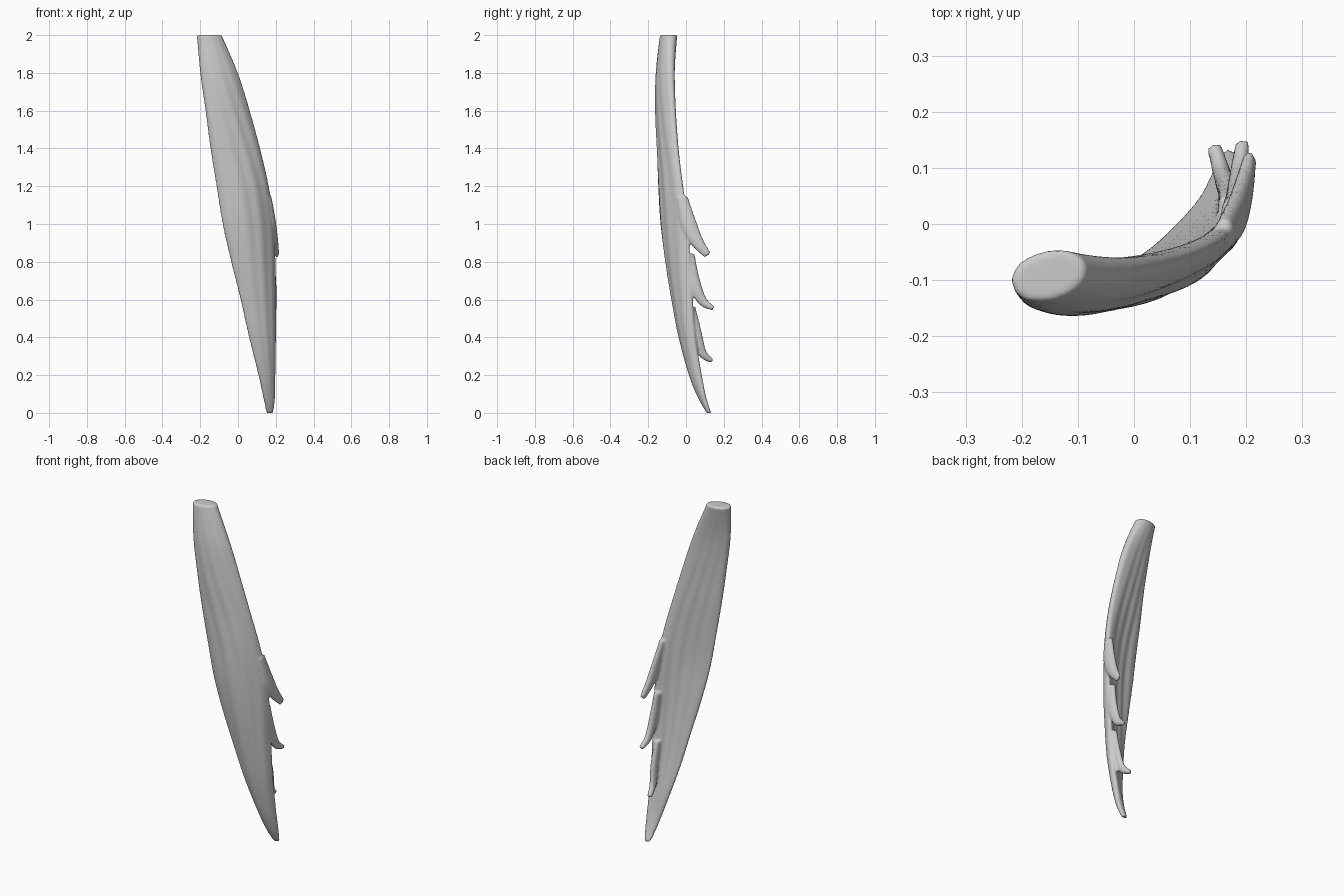
import bpy, bmesh, math
from mathutils import Vector

if "Cube" in bpy.data.objects:
    bpy.data.objects.remove(bpy.data.objects["Cube"])

# z, left edge xy, middle xy, right edge xy, half thickness of the sheet
SHEET = [
    (2.00, -.217, -.108, -.155, -.092, -.088, -.075, .044),
    (1.80, -.200, -.125, -.100, -.113, -.004, -.072, .042),
    (1.60, -.172, -.130, -.055, -.115, .060, -.062, .040),
    (1.40, -.146, -.125, -.010, -.108, .115, -.045, .037),
    (1.20, -.114, -.118, .035, -.100, .160, -.018, .034),
    (1.00, -.082, -.108, .070, -.088, .187, .012, .031),
    (0.80, -.037, -.088, .100, -.065, .194, .022, .029),
    (0.60, .013, -.060, .125, -.035, .194, .035, .027),
    (0.40, .058, -.022, .142, -.002, .194, .050, .026),
    (0.20, .108, .030, .156, .045, .192, .082, .023),
    (0.08, .134, .073, .165, .085, .194, .103, .018),
    (0.00, .150, .120, .168, .121, .186, .125, .012),
]

# slips on the rear edge: x, y, z, half width, half thickness
SLIPS = [
    [(.160, -.02, 1.14, .03, .018), (.182, .015, 1.00, .042, .020),
     (.195, .060, .905, .034, .018), (.206, .115, .835, .020, .012)],
    [(.172, .015, .84, .03, .018), (.182, .040, .70, .034, .020),
     (.187, .085, .595, .026, .017), (.193, .145, .553, .012, .013)],
    [(.165, .030, .56, .02, .016), (.168, .055, .43, .027, .018),
     (.158, .085, .32, .024, .016), (.143, .138, .275, .012, .014)],
]


def smooth_rows(rows, steps):
    """Catmull-Rom interpolation through rows of numbers."""
    out = []
    for i in range(len(rows) - 1):
        a, b = rows[max(i - 1, 0)], rows[i]
        c, d = rows[i + 1], rows[min(i + 2, len(rows) - 1)]
        for s in range(steps):
            t = s / steps
            out.append([.5 * (2 * q + (r - p) * t + (2 * p - 5 * q + 4 * r - w) * t * t
                              + (3 * q - p - 3 * r + w) * t ** 3)
                        for p, q, r, w in zip(a, b, c, d)])
    return out + [list(rows[-1])]


def loft(bm, rings):
    loops = [[bm.verts.new(p) for p in ring] for ring in rings]
    for a, b in zip(loops, loops[1:]):
        for i in range(len(a)):
            j = (i + 1) % len(a)
            bm.faces.new((a[i], a[j], b[j], b[i]))
    bm.faces.new(loops[0])
    bm.faces.new(loops[-1])


def sheet_ring(row, n=48):
    z, lx, ly, mx, my, rx, ry, h = row
    left, mid, right = Vector((lx, ly)), Vector((mx, my)), Vector((rx, ry))
    ctrl = 2 * mid - (left + right) / 2
    ring = []
    for i in range(n):
        a = math.tau * i / n
        u = .5 - .5 * math.cos(a)
        p = left * (1 - u) ** 2 + ctrl * 2 * u * (1 - u) + right * u * u
        d = ((ctrl - left) * (1 - u) + (right - ctrl) * u).normalized()
        s = math.sin(a)
        # shallow lengthwise fibre ridges
        fibre = 1 + .09 * math.sin(u * 25 + 2 * math.sin(z * 4)) * math.sin(z * math.pi / 2)
        off = h * fibre * math.copysign(abs(s) ** .9, s)
        p = p + Vector((d.y, -d.x)) * off
        ring.append((p.x, p.y, z))
    return ring


def slip_rings(path, n=16):
    rows = smooth_rows(path, 6)
    rings = []
    for k, row in enumerate(rows):
        p = Vector(row[:3])
        t = Vector(rows[min(k + 1, len(rows) - 1)][:3]) - Vector(rows[max(k - 1, 0)][:3])
        wide = t.cross(Vector((1, 0, 0))).normalized()
        thin = wide.cross(t).normalized()
        rings.append([p + wide * row[3] * math.cos(math.tau * i / n)
                      + thin * row[4] * math.sin(math.tau * i / n) for i in range(n)])
    return rings


# Sheet and slips in one mesh
bm = bmesh.new()
loft(bm, [sheet_ring(r) for r in smooth_rows(SHEET, 6)])
for path in SLIPS:
    loft(bm, slip_rings(path))
bmesh.ops.recalc_face_normals(bm, faces=bm.faces)
mesh = bpy.data.meshes.new("muscle_sheet")
bm.to_mesh(mesh)
bm.free()
muscle = bpy.data.objects.new("muscle_sheet", mesh)
bpy.context.collection.objects.link(muscle)

# Fuse the parts and soften the joins
fuse = muscle.modifiers.new("fuse", 'REMESH')
fuse.mode = 'VOXEL'
fuse.voxel_size = .007
fuse.use_smooth_shade = True
soften = muscle.modifiers.new("soften", 'SMOOTH')
soften.factor = .5
soften.iterations = 3
